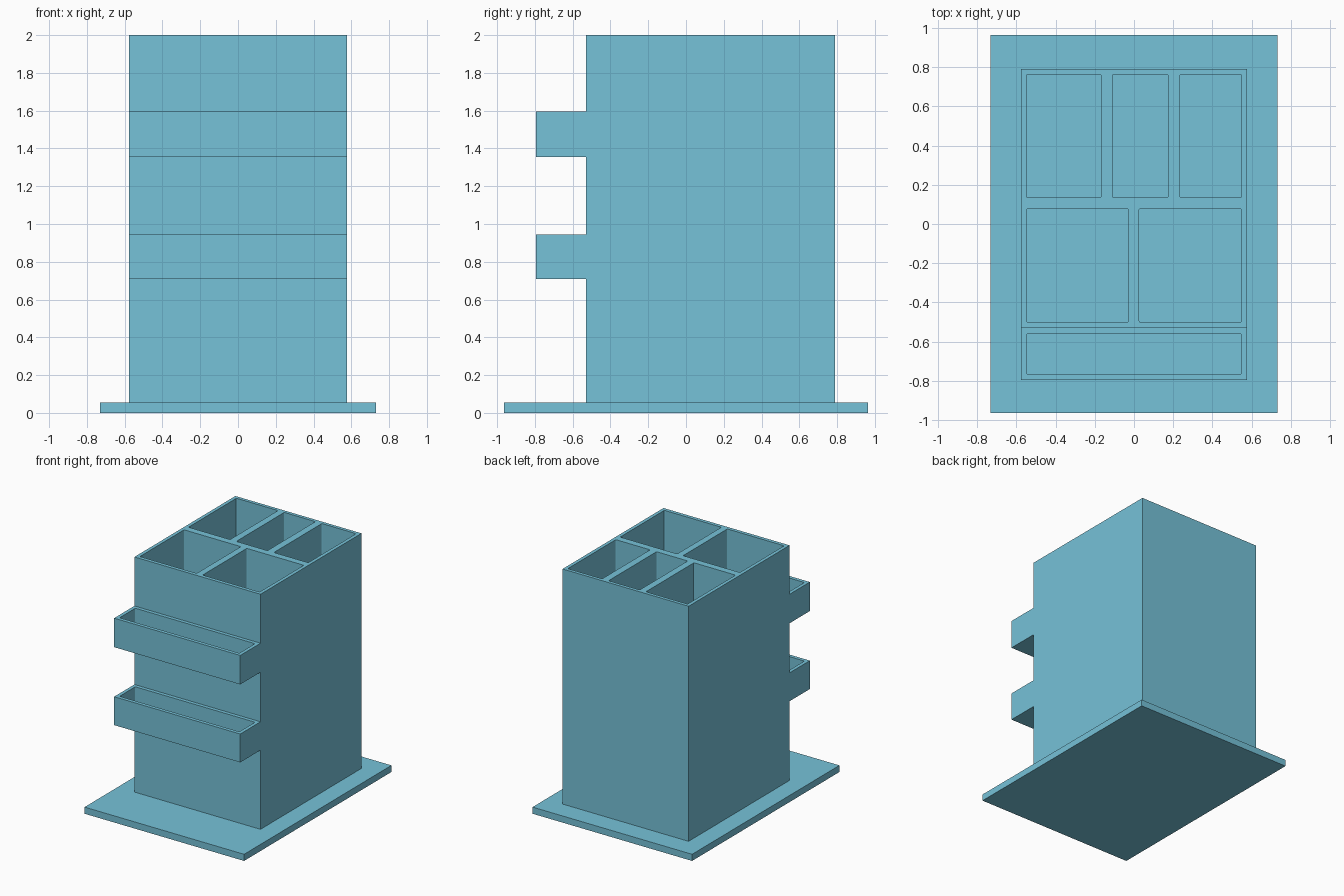
import bpy, bmesh
from mathutils import Vector

if "Cube" in bpy.data.objects:
    bpy.data.objects.remove(bpy.data.objects["Cube"])

BASE_TOP = 0.055
WALL = 0.03
FRONT, BACK, TRAY_FRONT = -0.53, 0.79, -0.795
HALF_W = 0.577
TRAYS = [(0.71, 0.945), (1.355, 1.595)]   # bottom and top of each tray


def add_box(bm, x, y, z, corner=0.0):
    """Box from (min, max) ranges, with optionally rounded upright edges."""
    verts = [bm.verts.new((a, b, z[0])) for a, b in
             ((x[0], y[0]), (x[1], y[0]), (x[1], y[1]), (x[0], y[1]))]
    face = bm.faces.new(verts)
    new = bmesh.ops.extrude_face_region(bm, geom=[face])["geom"]
    top = [g for g in new if isinstance(g, bmesh.types.BMVert)]
    bmesh.ops.translate(bm, verts=top, vec=(0, 0, z[1] - z[0]))
    if corner:
        edges = [e for e in {e for v in verts for e in v.link_edges}
                 if abs(e.verts[0].co.z - e.verts[1].co.z) > 1e-4]
        bmesh.ops.bevel(bm, geom=edges, offset=corner, segments=3,
                        profile=0.5, affect='EDGES')


def finish(bm, name):
    bmesh.ops.recalc_face_normals(bm, faces=bm.faces)
    mesh = bpy.data.meshes.new(name)
    bm.to_mesh(mesh)
    bm.free()
    obj = bpy.data.objects.new(name, mesh)
    bpy.context.collection.objects.link(obj)
    mat_slot(obj)
    return obj


# Light blue plastic
plastic = bpy.data.materials.new("blue_plastic")
plastic.diffuse_color = (0.18, 0.54, 0.69, 1)
plastic.use_nodes = True
plastic.node_tree.nodes["Principled BSDF"].inputs["Base Color"].default_value = plastic.diffuse_color


def mat_slot(obj):
    obj.data.materials.append(plastic)


# Base plate
bm = bmesh.new()
add_box(bm, (-0.73, 0.73), (-0.963, 0.963), (0, BASE_TOP))
finish(bm, "base_plate")

# Body with two front trays: one side profile extruded across the width
profile = [(BACK, BASE_TOP), (BACK, 2.0), (FRONT, 2.0)]
for low, high in reversed(TRAYS):
    profile += [(FRONT, high), (TRAY_FRONT, high), (TRAY_FRONT, low), (FRONT, low)]
profile.append((FRONT, BASE_TOP))
bm = bmesh.new()
side = bm.faces.new([bm.verts.new((-HALF_W, y, z)) for y, z in profile])
new = bmesh.ops.extrude_face_region(bm, geom=[side])["geom"]
bmesh.ops.translate(bm, verts=[g for g in new if isinstance(g, bmesh.types.BMVert)],
                    vec=Vector((2 * HALF_W, 0, 0)))
body = finish(bm, "organizer_body")

# Pockets: three at the back, two in front, one long slot in each tray
bm = bmesh.new()
depth = (BASE_TOP + WALL, 2.1)
for x in ((-0.548, -0.167), (-0.11, 0.175), (0.234, 0.548)):
    add_box(bm, x, (0.135, 0.762), depth, 0.008)
for x in ((-0.548, -0.028), (0.026, 0.548)):
    add_box(bm, x, (-0.5, 0.078), depth, 0.008)
for low, high in TRAYS:
    add_box(bm, (-0.548, 0.548), (-0.765, -0.56), (low + WALL, high + 0.05), 0.008)
cutter = finish(bm, "pocket_cutter")
cutter.hide_render = True

# Cut the pockets, then drop the cutter
cut = body.modifiers.new("pockets", 'BOOLEAN')
cut.operation = 'DIFFERENCE'
cut.solver = 'EXACT'
cut.object = cutter
bpy.context.view_layer.objects.active = body
body.select_set(True)
bpy.ops.object.modifier_apply(modifier=cut.name)
bpy.data.objects.remove(cutter)
